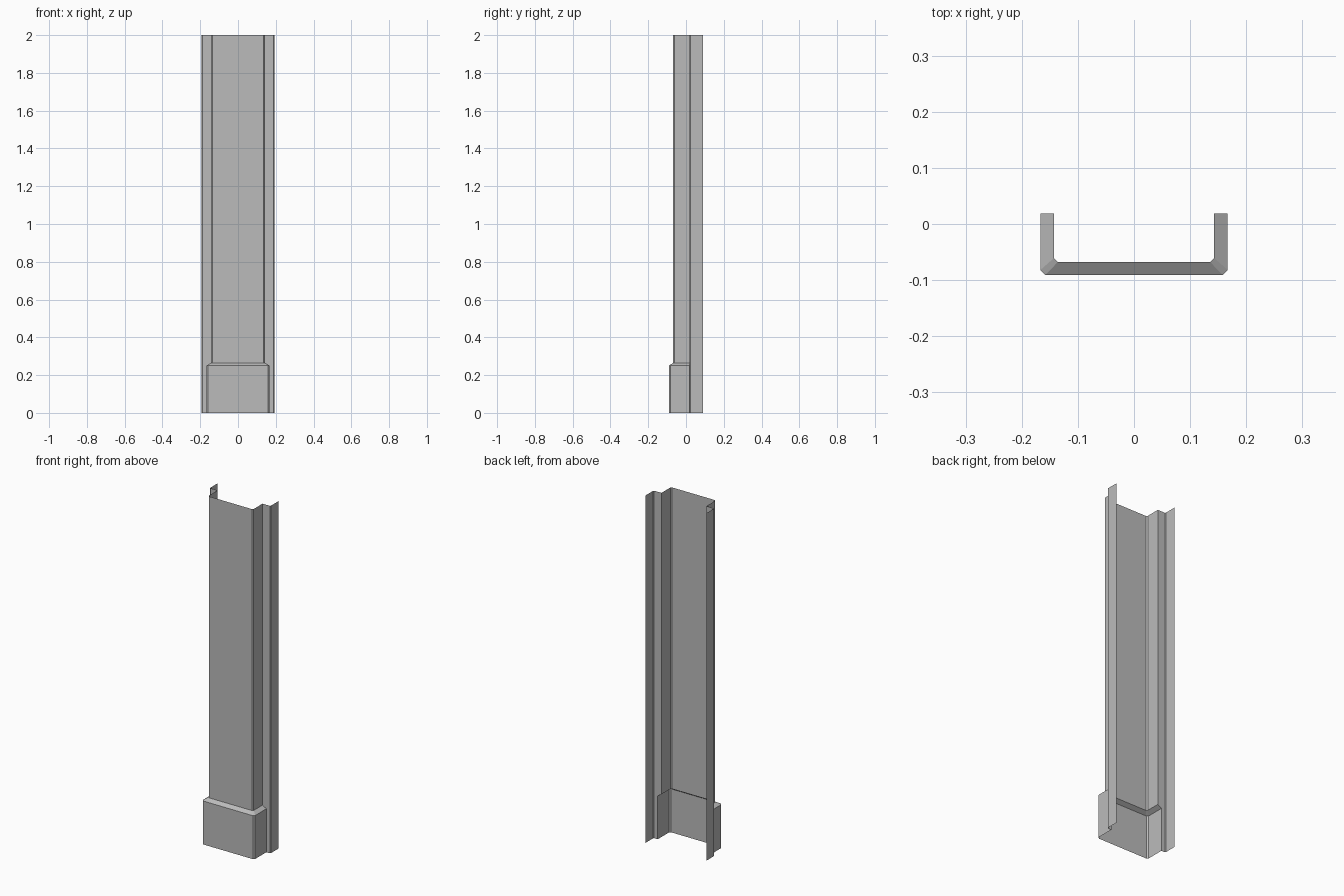
import bpy
import bmesh

cube = bpy.data.objects.get("Cube")
if cube:
    bpy.data.objects.remove(cube, do_unlink=True)

grey = bpy.data.materials.new("plain_grey")
grey.use_nodes = True
colour = (0.5, 0.5, 0.5, 1)
grey.diffuse_color = colour
grey.node_tree.nodes["Principled BSDF"].inputs["Base Color"].default_value = colour

FLANGE_X, FLANGE_Y, BACK_Y = 0.193, 0.019, 0.091
BEVEL = 0.004


def section(side, front, chamfer):
    """Open half outline from the front chamfer to the back edge, mirrored to a full one."""
    half = [
        (side - chamfer, front),
        (side, front + chamfer),
        (side, FLANGE_Y),
        (FLANGE_X - BEVEL, FLANGE_Y),
        (FLANGE_X, FLANGE_Y + BEVEL),
        (FLANGE_X, BACK_Y),
    ]
    return [(-x, y) for x, y in reversed(half)] + half


def loft(name, levels):
    """Skin an open shell through outlines stacked by height."""
    bm = bmesh.new()
    rings = [[bm.verts.new((x, y, z)) for x, y in outline] for z, outline in levels]
    for low, high in zip(rings, rings[1:]):
        for i in range(len(low) - 1):
            quad = [low[i], low[i + 1], high[i + 1], high[i]]
            bm.faces.new(quad)
    # the flange does not move at the ledge, so remove collapsed geometry
    bmesh.ops.dissolve_degenerate(bm, dist=1e-5, edges=bm.edges[:])
    mesh = bpy.data.meshes.new(name)
    bm.to_mesh(mesh)
    bm.free()
    mesh.materials.append(grey)
    obj = bpy.data.objects.new(name, mesh)
    bpy.context.collection.objects.link(obj)
    return obj


# Wide plinth, sloped ledge, and slim shaft, all flanked by return flanges
plinth = section(0.167, -0.091, 0.009)
shaft = section(0.143, -0.068, 0.007)
loft("pilaster_shell", [(0, plinth), (0.25, plinth), (0.265, shaft), (2, shaft)])
